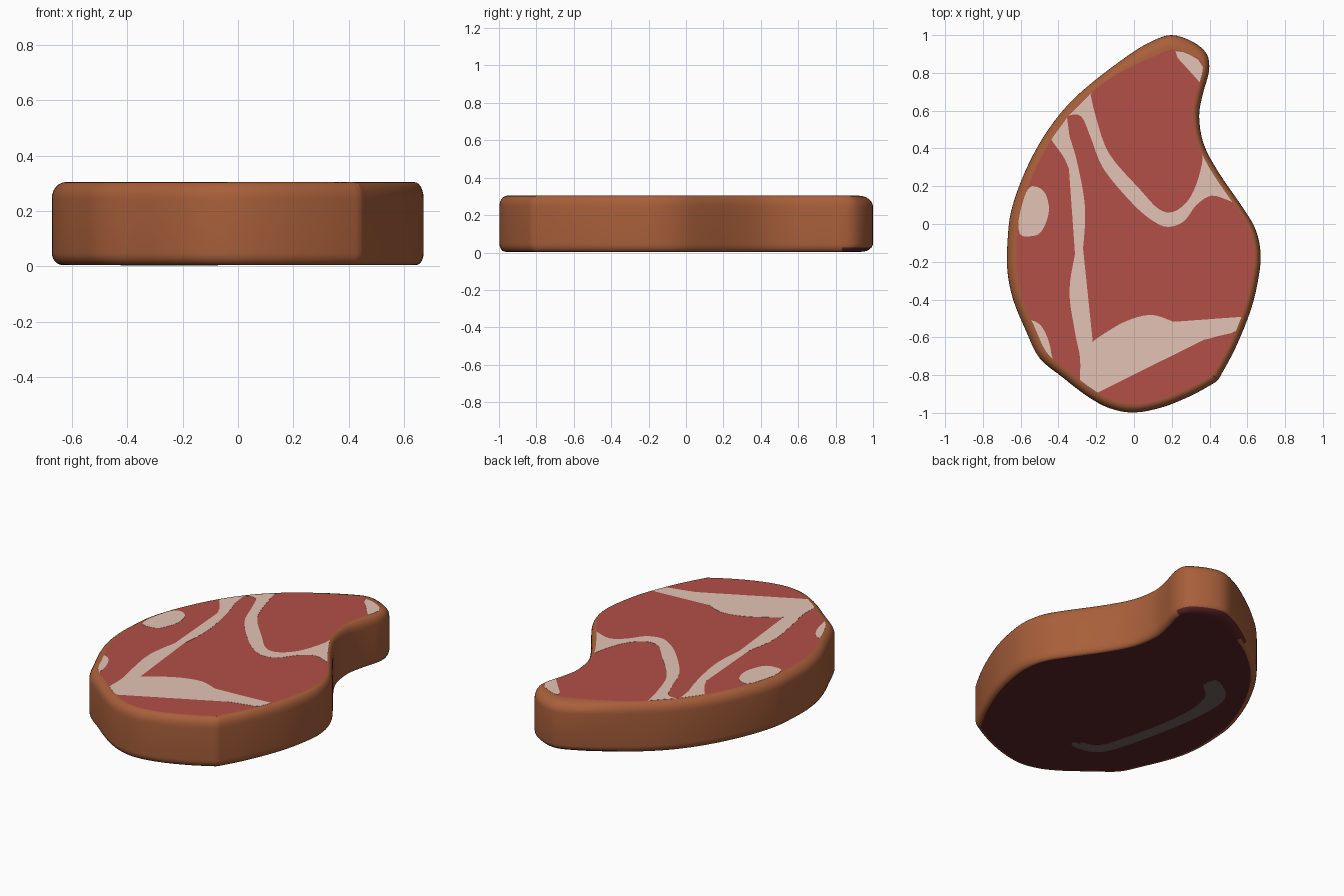
import bpy, bmesh, math
from mathutils import Vector

if "Cube" in bpy.data.objects:
    bpy.data.objects.remove(bpy.data.objects["Cube"])


def material(name, rgb):
    m = bpy.data.materials.new(name)
    lin = [((c / 255 + 0.055) / 1.055) ** 2.4 for c in rgb]
    m.diffuse_color = (*lin, 1)
    m.use_nodes = True
    m.node_tree.nodes["Principled BSDF"].inputs["Base Color"].default_value = m.diffuse_color
    return m


CRUST = material("brown crust", (168, 95, 58))
MEAT = material("red meat", (179, 80, 71))
FAT = material("pale fat", (227, 196, 181))
DARK_MEAT = material("dark seared meat", (92, 36, 38))
DARK_FAT = material("dark seared fat", (114, 100, 94))
Z0, Z1 = 0.004, 0.304
RIM = 0.042


def smooth(points, closed, steps=4):
    """Catmull-Rom curve through points of any dimension."""
    p = [Vector(q) for q in points]
    n = len(p)
    get = (lambda i: p[i % n]) if closed else (lambda i: p[max(0, min(n - 1, i))])
    out = []
    for i in range(n if closed else n - 1):
        a, b, c, d = get(i - 1), get(i), get(i + 1), get(i + 2)
        for k in range(steps):
            t = k / steps
            out.append(0.5 * (2 * b + (c - a) * t + (2 * a - 5 * b + 4 * c - d) * t * t
                              + (3 * b - a - 3 * c + d) * t ** 3))
    if not closed:
        out.append(p[-1])
    return out


def finish(bm, name, mats):
    me = bpy.data.meshes.new(name)
    bmesh.ops.recalc_face_normals(bm, faces=bm.faces)
    bm.to_mesh(me)
    bm.free()
    for m in mats:
        me.materials.append(m)
    ob = bpy.data.objects.new(name, me)
    bpy.context.collection.objects.link(ob)
    return ob


# Steak outline, clockwise from the tip
OUTLINE = [(0.2, 1.0), (0.31, 0.965), (0.385, 0.9), (0.397, 0.81), (0.365, 0.69), (0.345, 0.57),
           (0.37, 0.42), (0.45, 0.27), (0.56, 0.11), (0.64, -0.02), (0.67, -0.15), (0.66, -0.28),
           (0.62, -0.45), (0.54, -0.65), (0.46, -0.8), (0.44, -0.83), (0.41, -0.85), (0.3, -0.91),
           (0.15, -0.97), (0, -0.998), (-0.13, -0.975), (-0.25, -0.91), (-0.38, -0.81),
           (-0.5, -0.71), (-0.57, -0.57), (-0.64, -0.4), (-0.67, -0.25), (-0.67, -0.1),
           (-0.65, 0.07), (-0.58, 0.27), (-0.48, 0.46), (-0.36, 0.62), (-0.22, 0.75),
           (-0.02, 0.9), (0.1, 0.97)]
edge = smooth(OUTLINE, True)
N = len(edge)
inward = []
for i in range(N):
    d = (edge[(i + 1) % N] - edge[i - 1]).normalized()
    n = Vector((d.y, -d.x))                       # clockwise: inside is on the right
    tip = max(0, min(1, (edge[i].y - 0.8) / 0.15))
    inward.append(n * (1 + 0.2 * n.x + (1.1 * tip - 0.25) * max(0, -n.y)))
cap = [edge[i] + inward[i] * RIM for i in range(N)]


def clip(q):
    """Pull a point outside the meat cap back to its border."""
    q = Vector((q[0], q[1]))
    i = min(range(N), key=lambda k: (cap[k] - q).length_squared)
    n = inward[i].normalized()
    return q - n * min(0, (q - cap[i]).dot(n))


def plate(name, pts, z, mat=FAT, thick=0.0018):
    """Thin flat fat plate from a 2D outline."""
    bm = bmesh.new()
    f = bm.faces.new([bm.verts.new((*clip(q), z)) for q in pts])
    new = bmesh.ops.extrude_face_region(bm, geom=[f])["geom"]
    bmesh.ops.translate(bm, vec=(0, 0, thick),
                        verts=[v for v in new if isinstance(v, bmesh.types.BMVert)])
    return finish(bm, name, [mat])


def ribbon(name, path, z, mat=FAT):
    """Fat streak along (x, y, width) points."""
    c = smooth(path, False, 6)
    left, right = [], []
    for i, q in enumerate(c):
        d = (c[min(i + 1, len(c) - 1)] - c[max(i - 1, 0)]).to_2d().normalized()
        s = Vector((-d.y, d.x)) * q.z / 2
        left.append(q.to_2d() + s)
        right.append(q.to_2d() - s)
    return plate(name, left + right[::-1], z, mat)


# Slab: rounded crust wall, red meat on top, dark meat below
bm = bmesh.new()
arc = [math.pi / 2 * k / 6 for k in range(7)]
profile = [(0.034 * (1 - math.sin(a)), Z0 + 0.045 * (1 - math.cos(a))) for a in arc]
profile += [(RIM * (1 - math.cos(a)), Z1 - 0.06 * (1 - math.sin(a))) for a in arc]
rings = [[bm.verts.new((*(edge[i] + inward[i] * r), z)) for i in range(N)] for r, z in profile]
for a, b in zip(rings, rings[1:]):
    for i in range(N):
        j = (i + 1) % N
        f = bm.faces.new((a[i], a[j], b[j], b[i]))
        f.smooth = True
        c = f.calc_center_median()
        f.material_index = 2 if c.z < 0.022 and c.y > 0.83 else 0   # dark meat wraps the tip
bm.faces.new(rings[-1]).material_index = 1
bm.faces.new(rings[0]).material_index = 2
finish(bm, "steak_slab", [CRUST, MEAT, DARK_MEAT])

# Fat streaks on the top
ZT = Z1 - 0.0008
ribbon("long_fat_streak", [(-0.43, 0.55, 0.13), (-0.395, 0.47, 0.10), (-0.33, 0.33, 0.055),
                           (-0.277, 0.1, 0.033), (-0.285, -0.1, 0.036), (-0.32, -0.35, 0.043),
                           (-0.285, -0.57, 0.055), (-0.25, -0.72, 0.07), (-0.25, -0.92, 0.085)], ZT)
ribbon("lower_fat_streak", [(-0.245, -0.92, 0.07), (-0.235, -0.8, 0.075), (-0.205, -0.69, 0.11),
                            (-0.1, -0.585, 0.07), (0.0, -0.525, 0.05), (0.1, -0.505, 0.045),
                            (0.21, -0.545, 0.05), (0.33, -0.59, 0.05), (0.45, -0.572, 0.04),
                            (0.62, -0.53, 0.045)], ZT)
upper = [(-0.235, 0.71), (-0.2, 0.56), (-0.13, 0.37), (0.03, 0.185), (0.13, 0.08), (0.21, 0.065),
         (0.29, 0.13), (0.34, 0.24), (0.375, 0.39)]
lower = [(0.54, 0.11), (0.5, 0.125), (0.41, 0.15), (0.33, 0.1), (0.265, 0.015), (0.185, -0.015),
         (0.11, 0.01), (0, 0.1), (-0.16, 0.29), (-0.23, 0.46), (-0.28, 0.57), (-0.35, 0.575)]
rim = [Vector((0.41, 0.31)), Vector((0.45, 0.25)), Vector((0.5, 0.18))]
plate("upper_fat_streak", smooth(upper, False) + rim + smooth(lower, False), ZT)

# Fat patches near the rim, cut off by it
PATCHES = {
    "left_fat_patch": [(-0.54, 0.2), (-0.475, 0.17), (-0.45, 0.07), (-0.49, -0.04),
                       (-0.55, -0.065), (-0.605, -0.05), (-0.61, 0.06), (-0.58, 0.15)],
    "lower_left_fat_patch": [(-0.57, -0.515), (-0.5, -0.53), (-0.45, -0.625), (-0.44, -0.735),
                             (-0.51, -0.71), (-0.55, -0.61)],
}
for name, pts in PATCHES.items():
    plate(name, smooth(pts, True), ZT)
plate("tip_fat_patch", [(0.22, 0.915), (0.26, 0.91), (0.3, 0.9), (0.34, 0.87), (0.38, 0.83),
                        (0.38, 0.79), (0.365, 0.745), (0.29, 0.815), (0.23, 0.88)], ZT)

# Curved fat streak on the underside, with rounded ends
ribbon("underside_fat_streak", [(-0.095, -0.60, 0.03), (-0.11, -0.61, 0.065), (-0.23, -0.57, 0.075),
                                (-0.30, -0.38, 0.075), (-0.36, -0.11, 0.075), (-0.38, 0.10, 0.085),
                                (-0.355, 0.27, 0.11), (-0.25, 0.37, 0.10), (-0.22, 0.385, 0.05)],
       Z0 - 0.001, DARK_FAT)
